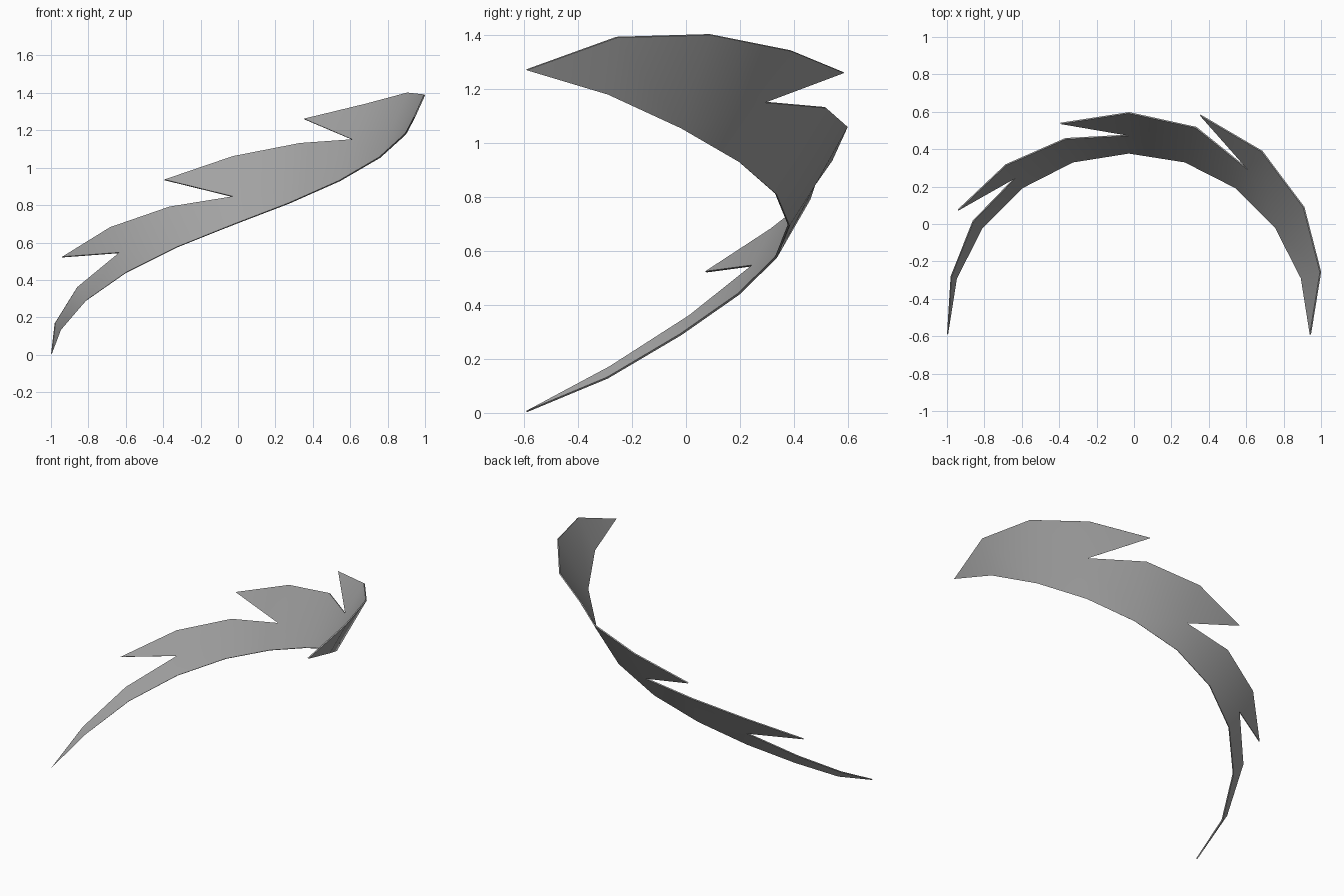
import bpy
import bmesh
from math import sin, cos, radians
from mathutils import Vector

default_cube = bpy.data.objects.get("Cube")
if default_cube:
    bpy.data.objects.remove(default_cube, do_unlink=True)

CENTRE_X, CENTRE_Y = -0.027, -0.59
INNER_RADIUS = 0.97
STEP = radians(18)
THICKNESS = 0.008


def make_material(name, colour):
    material = bpy.data.materials.new(name)
    material.use_nodes = True
    material.diffuse_color = colour
    shader = material.node_tree.nodes["Principled BSDF"]
    shader.inputs["Base Color"].default_value = colour
    shader.inputs["Roughness"].default_value = 0.7
    return material


def on_arc(rung, radius, height):
    """Point on the sweep: rung 0 is the middle, negative rungs are on the right."""
    angle = rung * STEP
    return Vector((CENTRE_X + radius * sin(angle),
                   CENTRE_Y + radius * cos(angle), height))


bm = bmesh.new()

# Inner edge: a half circle that climbs from the low tip to the high tip
inner_heights = [0.005, 0.13, 0.29, 0.44, 0.575, 0.695, 0.81, 0.93, 1.055, 1.18, 1.27]
inner = {rung: bm.verts.new(on_arc(rung, INNER_RADIUS, height))
         for rung, height in zip(range(-5, 6), inner_heights)}

# Outer edge: (radius, height) of the plain rungs between the notches
outer = {rung: bm.verts.new(on_arc(rung, *place)) for rung, place in {
    -4: (1.0, 0.17), -3: (1.03, 0.36), -1: (1.1, 0.79),
    1: (1.163, 1.13), 3: (1.156, 1.4), 4: (1.077, 1.39)}.items()}

# Barbs: notch and crest share a rung, the point sits one rung back
notch, crest = {}, {}
for rung, notch_at, crest_at, point_at in (
        (-2, (1.035, 0.545), (1.12, 0.68), (1.13, 0.522)),
        (0, (1.065, 0.845), (1.185, 1.06), (1.186, 0.935)),
        (2, (1.088, 1.15), (1.21, 1.34), (1.233, 1.26))):
    notch[rung] = bm.verts.new(on_arc(rung, *notch_at))
    crest[rung] = bm.verts.new(on_arc(rung, *crest_at))
    point = bm.verts.new(on_arc(rung - 1, *point_at))
    bm.faces.new((notch[rung], crest[rung], point))

# Blade panels between neighbouring rungs
for rung in range(-5, 5):
    after = rung + 1
    loop = [inner[rung], inner[after]]
    if after in notch:
        loop.append(notch[after])
    elif after in outer:
        loop.append(outer[after])
    if rung in notch:
        loop += [crest[rung], notch[rung]]
    elif rung in outer:
        loop.append(outer[rung])
    bm.faces.new(loop)

bmesh.ops.recalc_face_normals(bm, faces=bm.faces)
mesh = bpy.data.meshes.new("barbed_blade")
bm.to_mesh(mesh)
bm.free()

blade = bpy.data.objects.new("barbed_blade", mesh)
bpy.context.collection.objects.link(blade)
mesh.materials.append(make_material("steel grey", (0.36, 0.36, 0.36, 1.0)))

# Thin sheet thickness
solid = blade.modifiers.new("thickness", "SOLIDIFY")
solid.thickness = THICKNESS
solid.offset = 0

bpy.ops.object.select_all(action="DESELECT")
blade.select_set(True)
bpy.context.view_layer.objects.active = blade
bpy.ops.object.modifier_apply(modifier=solid.name)
bpy.ops.object.shade_smooth_by_angle(angle=radians(35))
